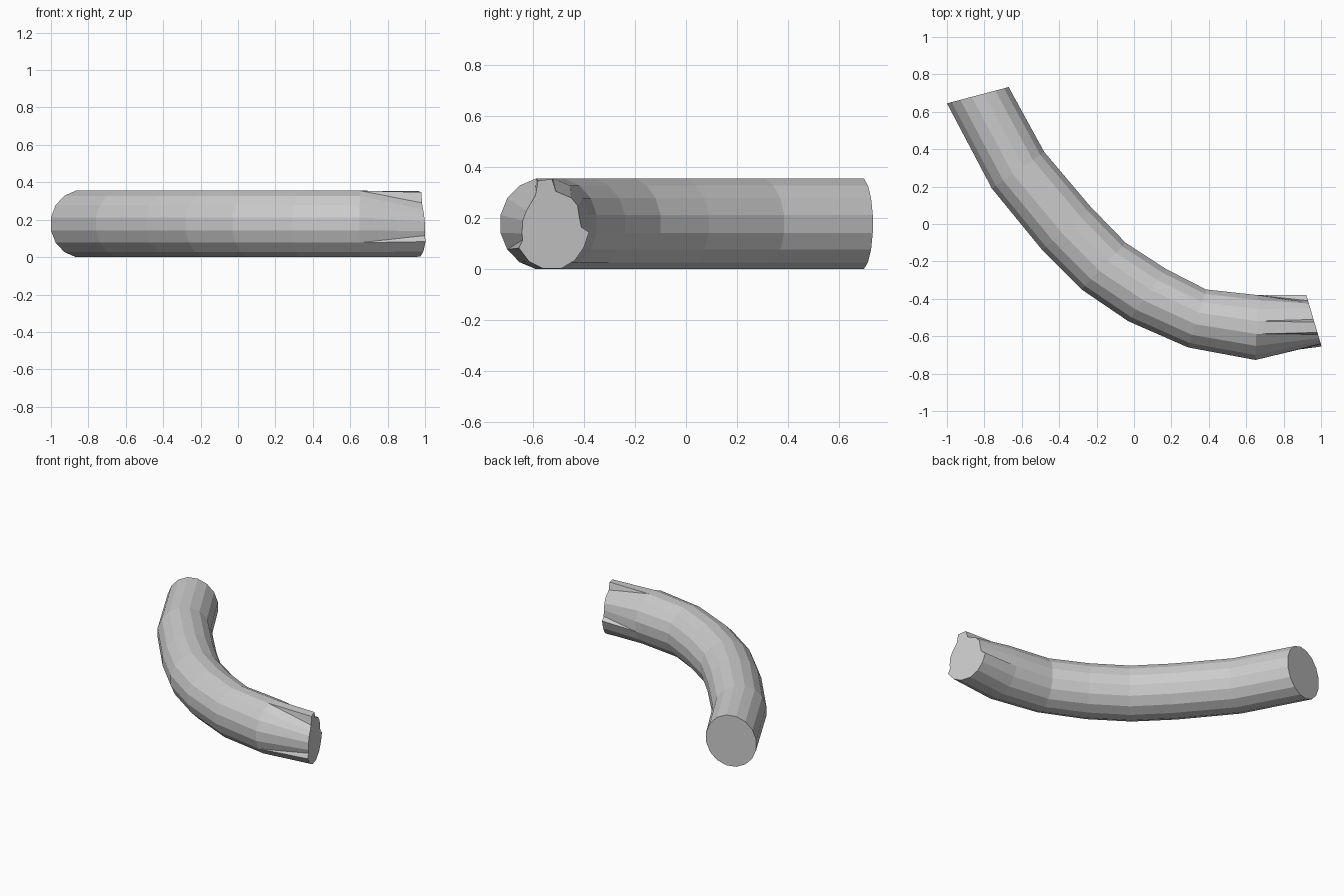
import bpy, bmesh
from math import sin, cos, pi

if "Cube" in bpy.data.objects:
    bpy.data.objects.remove(bpy.data.objects["Cube"])

SIDES = 16
FLAT = cos(pi / SIDES)
MID_Z = 0.1775

# Outer and inner edge of each ring along the bend (plan view)
rings = [
    ((-1.00, 0.645), (-0.67, 0.732)),
    ((-0.76, 0.19), (-0.48, 0.385)),
    ((-0.49, -0.14), (-0.23, 0.09)),
    ((-0.28, -0.35), (-0.045, -0.10)),
    ((-0.03, -0.52), (0.17, -0.24)),
    ((0.29, -0.66), (0.385, -0.35)),
    ((0.65, -0.727), (0.66, -0.38)),
]

# Notched end section: (y, z) points for each side; two points make a sharp lip
end_section = [
    [(-.418, .205)], [(-.425, .25)], [(-.45, .28)],
    [(-.51, .305), (-.525, .353)], [(-.58, .347), (-.59, .29)],
    [(-.61, .255)], [(-.625, .23)], [(-.64, .19)], [(-.643, .14)],
    [(-.64, .115), (-.655, .083)],
    [(-.615, .03)], [(-.56, .002)], [(-.49, .002)], [(-.435, .035)],
    [(-.40, .085)], [(-.38, .145), (-.41, .165)],
]

bm = bmesh.new()

# Curved tube
loops = []
for (ox, oy), (ix, iy) in rings:
    cx, cy = (ox + ix) / 2, (oy + iy) / 2
    loop = []
    for k in range(SIDES):
        a = (k + 0.5) * 2 * pi / SIDES
        u, w = cos(a) / FLAT, sin(a) / FLAT
        loop.append(bm.verts.new((cx + (ix - cx) * u, cy + (iy - cy) * u,
                                  MID_Z + MID_Z * w)))
    loops.append(loop)
for a, b in zip(loops, loops[1:]):
    for k in range(SIDES):
        n = (k + 1) % SIDES
        bm.faces.new((a[k], a[n], b[n], b[k]))
bm.faces.new(loops[0])

# Notched tip on a slanted end plane
tip = [[bm.verts.new((0.92 - (y + 0.375) * 0.296, y, z)) for y, z in pts]
       for pts in end_section]
last = loops[-1]
for k in range(SIDES):
    n = (k + 1) % SIDES
    bm.faces.new((last[k], last[n], tip[n][0], tip[k][-1]))
    if len(tip[k]) == 2:
        bm.faces.new((last[k], tip[k][1], tip[k][0]))
bm.faces.new([v for pts in tip for v in pts])

bmesh.ops.recalc_face_normals(bm, faces=bm.faces)
mesh = bpy.data.meshes.new("curved_tube")
bm.to_mesh(mesh)
bm.free()
bpy.context.collection.objects.link(bpy.data.objects.new("curved_tube", mesh))
